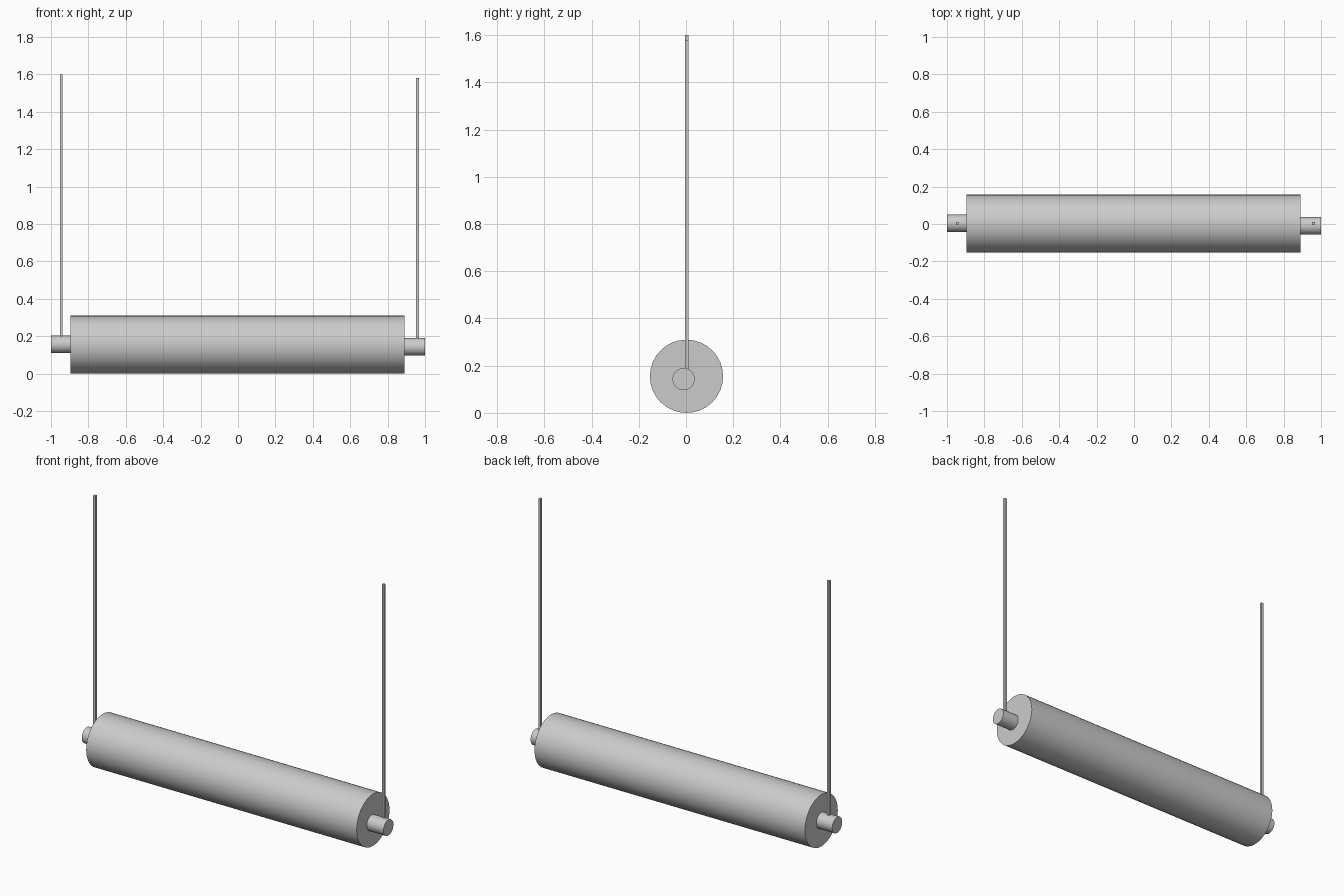
import bpy
import math

cube = bpy.data.objects.get("Cube")
if cube:
    bpy.data.objects.remove(cube, do_unlink=True)

grey = bpy.data.materials.new("light grey")
grey.use_nodes = True
colour = (0.6, 0.6, 0.6, 1)
grey.diffuse_color = colour
grey.node_tree.nodes["Principled BSDF"].inputs["Base Color"].default_value = colour


def finish(name):
    obj = bpy.context.object
    obj.name = name
    obj.data.materials.append(grey)
    return obj


def cylinder_x(name, x0, x1, y, z, radius, sides):
    """Capped cylinder lying along x, with smooth sides and sharp rims."""
    bpy.ops.mesh.primitive_cylinder_add(
        vertices=sides, radius=radius, depth=x1 - x0,
        location=((x0 + x1) / 2, y, z), rotation=(0, math.pi / 2, 0))
    bpy.ops.object.shade_smooth_by_angle(angle=math.radians(40))
    return finish(name)


def rod(name, x, y, z0, z1, width):
    """Thin square upright rod."""
    bpy.ops.mesh.primitive_cube_add(size=1, location=(x, y, (z0 + z1) / 2))
    bpy.context.object.scale = (width, width, z1 - z0)
    return finish(name)


# Main roller
cylinder_x("roller", -0.895, 0.89, 0.002, 0.155, 0.155, 32)

# End spindles; the left one sits slightly off the roller's axis
cylinder_x("right_spindle", -1.0, -0.895, 0.003, 0.156, 0.047, 32)
cylinder_x("left_spindle", 0.89, 1.0, -0.01, 0.143, 0.047, 32)

# Upright rods standing on the spindles
rod("right_rod", -0.945, 0.003, 0.195, 1.60, 0.015)
rod("left_rod", 0.96, 0.003, 0.18, 1.58, 0.015)
